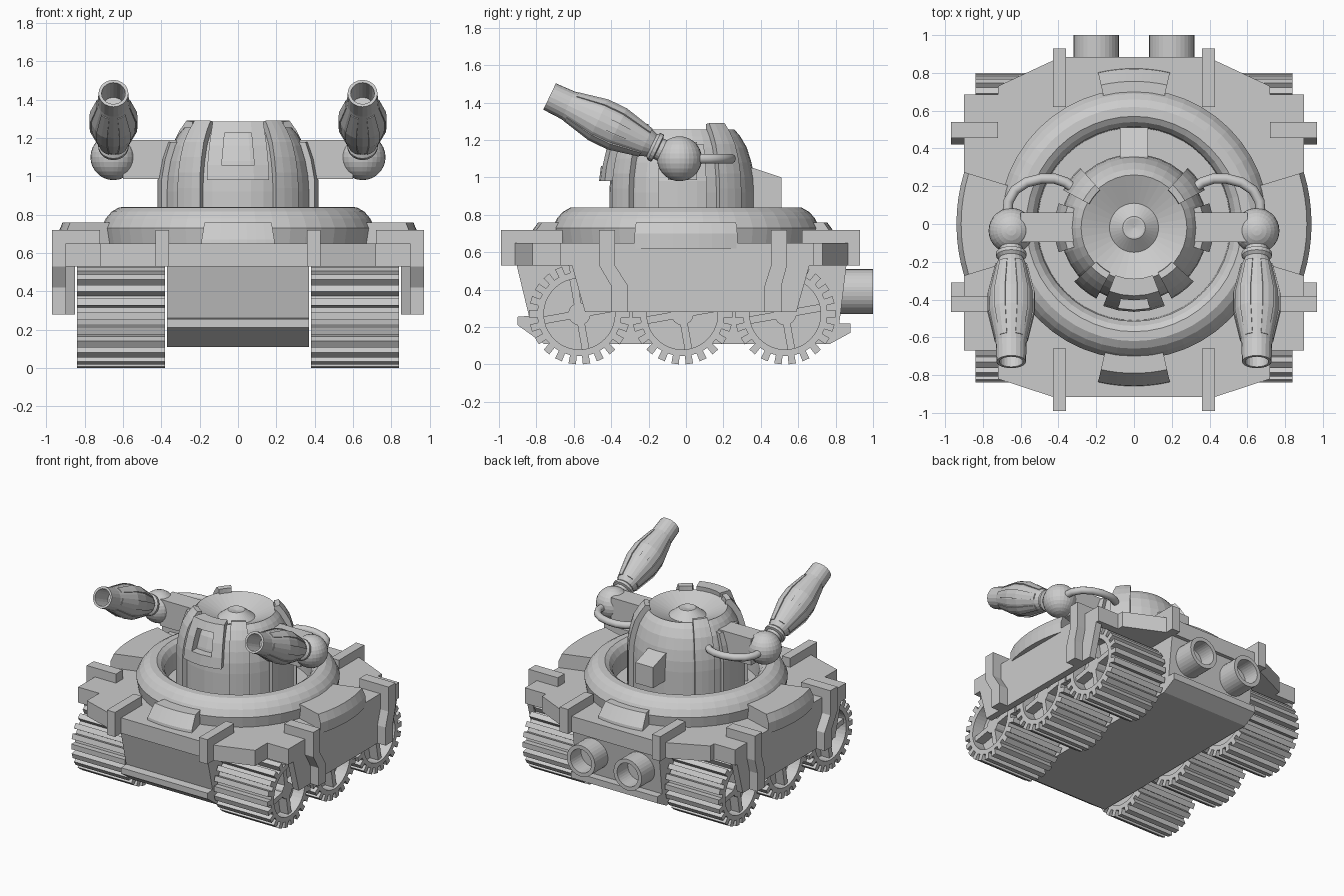
import bpy, bmesh
from math import sin, cos, pi, radians
from mathutils import Matrix, Vector

if "Cube" in bpy.data.objects:
    bpy.data.objects.remove(bpy.data.objects["Cube"])


def skin(name, rings, wrap=False, cap=True, mat=None):
    """Join equally long point loops into one flat-shaded surface."""
    bm = bmesh.new()
    vs = [[bm.verts.new(p) for p in r] for r in rings]
    n = len(rings[0])
    for i in range(len(vs) if wrap else len(vs) - 1):
        a, b = vs[i], vs[(i + 1) % len(vs)]
        for j in range(n):
            bm.faces.new((a[j], a[(j + 1) % n], b[(j + 1) % n], b[j]))
    if cap and not wrap:
        bm.faces.new(vs[0][::-1])
        bm.faces.new(vs[-1])
    bmesh.ops.remove_doubles(bm, verts=bm.verts, dist=1e-5)
    bmesh.ops.recalc_face_normals(bm, faces=bm.faces)
    if mat:
        bm.transform(mat)
    me = bpy.data.meshes.new(name)
    bm.to_mesh(me)
    bm.free()
    ob = bpy.data.objects.new(name, me)
    bpy.context.collection.objects.link(ob)
    return ob


def prism_x(name, yz, x0, x1):
    return skin(name, [[(x, y, z) for y, z in yz] for x in (x0, x1)])


def prism_z(name, xy, z0, z1):
    return skin(name, [[(x, y, z) for x, y in xy] for z in (z0, z1)])


def box(name, x0, x1, y0, y1, z0, z1):
    return prism_x(name, [(y0, z0), (y1, z0), (y1, z1), (y0, z1)], x0, x1)


def lathe(name, prof, n=48, mat=None, wrap=False):
    rings = [[(r * cos(2 * pi * k / n), r * sin(2 * pi * k / n), z) for k in range(n)] for r, z in prof]
    return skin(name, rings, wrap, True, mat)


def sector(name, prof, mid, half, n=8, mat=None):
    """Closed (r, z) profile swept around z through an arc given in degrees."""
    rings = []
    for k in range(n + 1):
        a = radians(mid - half + 2 * half * k / n)
        rings.append([(r * cos(a), r * sin(a), z) for r, z in prof])
    return skin(name, rings, mat=mat)


# Lower hull between the wheels, with a lip at front and rear
prism_x("hull", [(-0.76, 0.11), (0.77, 0.11), (0.88, 0.17), (0.88, 0.22), (0.82, 0.22), (0.86, 0.55),
                 (-0.91, 0.55), (-0.84, 0.26), (-0.90, 0.255), (-0.90, 0.21)], -0.37, 0.37)

# Deck with stepped corners
half = [(0.43, -0.915), (0.72, -0.82), (0.72, -0.67), (0.9, -0.67), (0.9, 0.685),
        (0.72, 0.685), (0.72, 0.73), (0.43, 0.865), (0.36, 0.885)]
prism_z("deck", half + [(-x, y) for x, y in half[::-1]], 0.53, 0.65)

for s in (-1, 1):
    # Side skirts and bent straps over them
    prism_x("side_skirt", [(-0.67, 0.6), (-0.67, 0.53), (-0.61, 0.53), (-0.54, 0.28), (0.59, 0.28),
                           (0.66, 0.53), (0.66, 0.6)], s * 0.85, s * 0.9)
    for name, pts in (("front_side_strap", [(-0.465, 0.53), (-0.4, 0.42), (-0.4, 0.28), (-0.31, 0.28),
                                            (-0.31, 0.42), (-0.38, 0.53)]),
                      ("rear_side_strap", [(0.455, 0.53), (0.42, 0.42), (0.42, 0.28), (0.51, 0.28),
                                           (0.51, 0.42), (0.54, 0.53)])):
        ya, yb = pts[0][0], pts[-1][0]
        prism_x(name, pts, s * 0.85, s * 0.97)
        box(name + "_top", s * 0.72, s * 0.97, ya, yb, 0.53, 0.72)
    # Straps over the front and rear deck edges
    box("front_strap", s * 0.36, s * 0.43, -0.99, -0.66, 0.53, 0.72)
    box("rear_strap", s * 0.36, s * 0.43, 0.62, 0.93, 0.53, 0.72)

    # Exhaust pipes
    lathe("exhaust", [(0.12, 0.8), (0.12, 1.0), (0.09, 1.0), (0.09, 0.87), (0, 0.87)], 32,
          Matrix.Translation((s * 0.2, 0, 0.39)) @ Matrix.Rotation(-pi / 2, 4, 'X'))

    # Toothed wheels with recessed spoked hubs
    for yc in (-0.57, -0.02, 0.53):
        teeth, outer, inner = 22, [], []
        for k in range(teeth):
            for f, r in ((-0.28, 0.225), (-0.26, 0.27), (0.26, 0.27), (0.28, 0.225)):
                a = 2 * pi * (k + f) / teeth
                outer.append((r * cos(a), r * sin(a)))
                inner.append((0.19 * cos(a), 0.19 * sin(a)))
        rings = [[(s * x, yc + y, 0.27 + z) for y, z in loop]
                 for x, loop in ((0.38, outer), (0.84, outer), (0.84, inner), (0.38, inner))]
        skin("wheel", rings, wrap=True)
        at = Matrix.Translation((s * 0.38, yc, 0.27)) @ Matrix.Rotation(s * pi / 2, 4, 'Y')
        lathe("wheel_disc", [(0.2, 0.01), (0.2, 0.37)], 32, at)
        lathe("wheel_hub", [(0.06, 0.3), (0.06, 0.44)], 16, at)
        for k in range(2):
            spoke = box("wheel_spoke", -0.2, 0.2, -0.02, 0.02, 0.36, 0.44)
            spoke.data.transform(at @ Matrix.Rotation(radians(10 + 90 * k), 4, 'Z'))

# Turret ring and its four pads
lathe("turret_ring", [(0.51, 0.64), (0.515, 0.78), (0.54, 0.82), (0.57, 0.84), (0.62, 0.838), (0.66, 0.815),
                      (0.69, 0.78), (0.715, 0.73), (0.70, 0.64)], 48, wrap=True)
for a in (-90, 90):
    off = Matrix.Translation((0, 0 if a < 0 else -0.035, 0))
    sector("ring_end_pad", [(0.62, 0.64), (0.86, 0.64), (0.855, 0.67), (0.79, 0.76), (0.62, 0.76)], a, 12.8, mat=off)
for a in (0, 180):
    sector("ring_side_pad", [(0.62, 0.62), (0.94, 0.62), (0.94, 0.7), (0.915, 0.76), (0.62, 0.76)], a, 17)

# Turret dome with dished top and central cone
ctr = Matrix.Translation((0, -0.02, 0))
dome = [(0.39, 0.92), (0.385, 1.0), (0.37, 1.08), (0.345, 1.16), (0.31, 1.22), (0.28, 1.255)]
lathe("turret", [(0.39, 0.64)] + dome + [(0.13, 1.19), (0.06, 1.245), (0.05, 1.245), (0, 1.235)], 36, ctr)

# Ribs following the dome, and wide plates at the sides
shell = [(r + 0.035, z + 0.02) for r, z in dome[:-1]] + [(0.305, 1.29)]
for a in (38, 142, 232, 308):
    sector("turret_rib", [(0.28, 0.64), (0.425, 0.64)] + shell + [(0.27, 1.285), (0.265, 1.2)], a, 10, 3, ctr)
for a in (0, 180):
    sector("turret_side_plate", [(0.3, 0.64), (0.42, 0.64), (0.42, 0.98), (0.40, 1.09), (0.37, 1.18), (0.3, 1.18)],
           a, 18, 5, ctr)

# Front window frame, opened by a boolean
frame = sector("window_frame", [(0.3, 0.98), (0.445, 0.98), (0.435, 1.06), (0.41, 1.16), (0.36, 1.285), (0.27, 1.285)],
               -90, 21.5, 4, ctr)
cutter = skin("window_cutter", [[(-0.085, y, 1.06), (0.085, y, 1.06), (0.07, y, 1.225), (-0.07, y, 1.225)]
                                for y in (-0.6, -0.2)])
cutter.hide_render = True
cutter.hide_viewport = True
cut = frame.modifiers.new("opening", 'BOOLEAN')
cut.operation, cut.solver, cut.object = 'DIFFERENCE', 'EXACT', cutter

# Rear turret box
prism_x("rear_box", [(0.3, 0.84), (0.51, 0.84), (0.51, 1.0), (0.36, 1.05), (0.3, 1.05)], -0.075, 0.075)

# Gun arms, ball joints, barrels and hoses
for s in (-1, 1):
    box("gun_arm", s * 0.32, s * 0.6, -0.095, 0.06, 0.985, 1.19)
    ball = Vector((s * 0.65, -0.035, 1.1))
    lathe("ball_joint", [(0.12 * sin(pi * k / 14), -0.12 * cos(pi * k / 14)) for k in range(15)], 28,
          Matrix.Translation(ball))
    aim = Matrix.Translation(ball) @ Matrix.Rotation(radians(90 - 25.6), 4, 'X')
    lathe("gun_barrel", [(0.06, 0.08), (0.06, 0.125), (0.08, 0.13), (0.08, 0.15), (0.065, 0.165), (0.08, 0.2),
                         (0.118, 0.37), (0.12, 0.48), (0.095, 0.6), (0.082, 0.66), (0.078, 0.77),
                         (0.062, 0.77), (0.058, 0.6), (0, 0.6)], 20, aim)
    # Raised lengthwise flutes on the barrel
    for k in range(6):
        sector("barrel_flute", [(0.07, 0.2), (0.086, 0.2), (0.126, 0.37), (0.126, 0.48), (0.09, 0.64), (0.07, 0.64)],
               60 * k, 15, 2, aim)
    cu = bpy.data.curves.new("hose", 'CURVE')
    cu.dimensions, cu.bevel_depth, cu.bevel_resolution, cu.use_fill_caps = '3D', 0.027, 3, True
    pts = [(0.67, 0.03), (0.665, 0.12), (0.63, 0.18), (0.57, 0.22), (0.49, 0.24), (0.42, 0.24), (0.36, 0.22), (0.3, 0.17)]
    sp = cu.splines.new('POLY')
    sp.points.add(len(pts) - 1)
    for p, (x, y) in zip(sp.points, pts):
        p.co = (s * x, y, 1.1, 1)
    bpy.context.collection.objects.link(bpy.data.objects.new("hose", cu))
